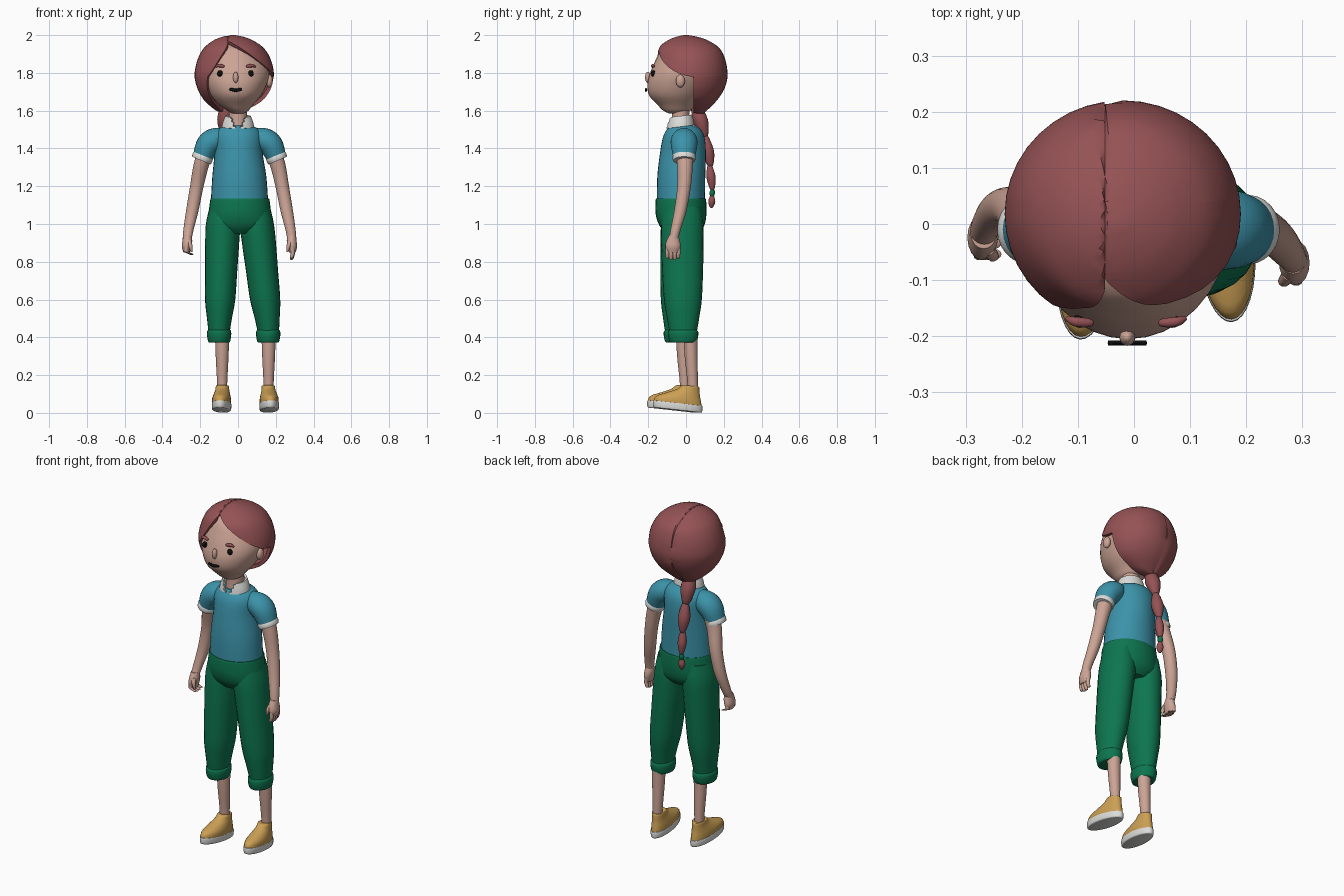
import bpy, bmesh
from math import sin, cos, pi, radians
from mathutils import Vector

cube = bpy.data.objects.get("Cube")
if cube:
    bpy.data.objects.remove(cube, do_unlink=True)


def material(name, *rgb):
    m = bpy.data.materials.new(name)
    m.use_nodes = True
    m.diffuse_color = (*rgb, 1)
    m.node_tree.nodes["Principled BSDF"].inputs["Base Color"].default_value = (*rgb, 1)
    return m


SKIN = material("skin", .60, .37, .30)
HAIR = material("auburn hair", .30, .085, .09)
SHIRT = material("blue cloth", .045, .29, .40)
PANTS = material("green cloth", .004, .18, .08)
SHOE = material("tan canvas", .60, .35, .09)
WHITE = material("white trim", .72, .72, .70)
BLACK = material("black", .004, .004, .004)


def finish(name, bm, mat, thickness=0):
    bmesh.ops.recalc_face_normals(bm, faces=bm.faces)
    mesh = bpy.data.meshes.new(name)
    bm.to_mesh(mesh)
    bm.free()
    mesh.materials.append(mat)
    ob = bpy.data.objects.new(name, mesh)
    bpy.context.collection.objects.link(ob)
    bpy.ops.object.select_all(action='DESELECT')
    ob.select_set(True)
    bpy.context.view_layer.objects.active = ob
    if thickness:
        mod = ob.modifiers.new("thickness", 'SOLIDIFY')
        mod.thickness = thickness
        mod.offset = -1
        bpy.ops.object.modifier_apply(modifier=mod.name)
    bpy.ops.object.shade_smooth_by_angle(angle=radians(42))
    return ob


def smooth_path(pts, steps):
    """Catmull-Rom samples of (x, y, z, rx, ry) rows."""
    p = [pts[0], *pts, pts[-1]]
    out = []
    for a, b, c, d in zip(p, p[1:], p[2:], p[3:]):
        for i in range(steps):
            t = i / steps
            out.append([(2 * q + (r - o) * t + (2 * o - 5 * q + 4 * r - s) * t * t
                         + (3 * q - o - 3 * r + s) * t ** 3) / 2
                        for o, q, r, s in zip(a, b, c, d)])
    return out + [list(pts[-1])]


def loft_mesh(pts, sides=24, steps=4, level=True, caps=True):
    rows = smooth_path(pts, steps)
    bm = bmesh.new()
    rings = []
    for i, (x, y, z, rx, ry) in enumerate(rows):
        u, v = Vector((1, 0, 0)), Vector((0, 1, 0))
        if not level:
            t = Vector(rows[min(i + 1, len(rows) - 1)][:3]) - Vector(rows[max(i - 1, 0)][:3])
            u = v.cross(t).normalized()
            v = t.normalized().cross(u)
        angles = [2 * pi * k / sides for k in range(sides)]
        rings.append([bm.verts.new(Vector((x, y, z)) + u * rx * cos(a) + v * ry * sin(a))
                      for a in angles])
    for a, b in zip(rings, rings[1:]):
        for k in range(sides):
            n = (k + 1) % sides
            bm.faces.new((a[k], a[n], b[n], b[k]))
    if caps:
        bm.faces.new(rings[0])
        bm.faces.new(rings[-1])
    return bm


def loft(name, pts, mat, **options):
    return finish(name, loft_mesh(pts, **options), mat)


def ball(name, at, size, mat):
    bm = bmesh.new()
    bmesh.ops.create_uvsphere(bm, u_segments=20, v_segments=12, radius=1)
    bmesh.ops.scale(bm, vec=size, verts=bm.verts)
    bmesh.ops.translate(bm, vec=at, verts=bm.verts)
    return finish(name, bm, mat)


# Head and neck
loft("head", [(0, -.05, 1.585, .03, .04), (0, -.05, 1.60, .055, .07), (-.01, -.05, 1.63, .09, .10),
              (-.01, -.05, 1.68, .133, .145), (-.01, -.035, 1.74, .163, .17),
              (-.01, -.015, 1.80, .178, .175), (-.015, .01, 1.87, .17, .17),
              (-.02, .015, 1.93, .135, .138), (-.025, .01, 1.965, .06, .06)], SKIN, sides=32)
loft("neck", [(0, -.03, 1.47, .055, .05), (0, -.03, 1.55, .048, .045),
              (0, -.025, 1.64, .05, .05)], SKIN)

# Face
ball("nose", (-.012, -.202, 1.776), (.014, .015, .03), SKIN)
ball("left_ear", (.166, -.03, 1.757), (.018, .024, .034), SKIN)
ball("right_ear", (-.175, -.02, 1.757), (.014, .022, .03), SKIN)
for side, x in (("left", .068), ("right", -.096)):
    ball(side + "_eye", (x, -.173, 1.797), (.015, .012, .017), BLACK)
    s = 1 if side == "left" else -1
    loft(side + "_eyebrow", [(x + s * dx, y, z, r, r) for dx, y, z, r in (
        (-.022, -.174, 1.832, .004), (-.016, -.176, 1.835, .008),
        (.008, -.174, 1.839, .009), (.024, -.168, 1.832, .004))], HAIR, sides=10, level=False)
loft("mouth", [(x - .012, -.212, z, r, .005) for x, z, r in (
    (-.034, 1.715, .003), (-.026, 1.713, .008), (0, 1.708, .009),
    (.026, 1.713, .008), (.034, 1.715, .003))], BLACK, sides=10, level=False)

# Hair: a cap with a parting, trimmed along the hairline
PART = -.052
bm = loft_mesh([(-.05, .075, 1.585, .02, .02), (-.04, .06, 1.60, .075, .05),
                (-.025, .035, 1.65, .15, .125), (-.02, .02, 1.70, .187, .175),
                (-.02, .018, 1.75, .205, .197), (-.02, .018, 1.80, .21, .202),
                (-.02, .02, 1.87, .194, .188), (-.022, .015, 1.93, .16, .163),
                (-.025, .01, 1.97, .108, .11), (-.027, .005, 1.99, .06, .06),
                (-.027, 0, 2.0, .012, .012)], sides=40)


def hair_plane(a, b, c, side):
    a, b, c = Vector(a), Vector(b), Vector(c)
    n = (b - a).cross(c - a).normalized()
    inside = Vector((side * .2, .1, 1.95))
    return a, n if n.dot(inside - a) > 0 else -n


peak = (-.05, -.09, 1.965)
left_sweep = hair_plane(peak, (.10, -.155, 1.875), (.19, 0, 1.785), 1)
right_sweep = hair_plane(peak, (-.10, -.155, 1.87), (-.2, -.04, 1.74), -1)
right_drape = hair_plane(peak, (-.165, -.12, 1.74), (-.09, .02, 1.6), -1)
nape = (Vector((0, .04, 1.7)), Vector((0, 1, 0)))
seam = (Vector((PART, 0, 0)), Vector((1, 0, 0)))
for co, no in (seam, left_sweep, right_sweep, right_drape, nape):
    bmesh.ops.bisect_plane(bm, geom=bm.verts[:] + bm.edges[:] + bm.faces[:],
                           plane_co=co, plane_no=no, dist=1e-5)


def is_hair(p):
    planes = (left_sweep, nape) if p.x > PART else (right_sweep, right_drape)
    return any((p - co).dot(no) > 0 for co, no in planes)


bare = [f for f in bm.faces if not is_hair(f.calc_center_median())]
bmesh.ops.delete(bm, geom=bare, context='FACES')
core = Vector((PART, .02, 1.8))
for v in bm.verts:
    if abs(v.co.x - PART) < 1e-4:
        v.co = core + (v.co - core) * .97
finish("hair", bm, HAIR, .02)

# Braid
BRAID_X = -.068
for i, (top, bottom, y0, y1, r) in enumerate(((1.65, 1.455, .05, .10, .042), (1.475, 1.30, .10, .13, .034),
                                              (1.32, 1.175, .125, .14, .025), (1.155, 1.085, .138, .135, .019))):
    loft(f"braid_{i + 1}", [(BRAID_X, y0 + (y1 - y0) * t, top + (bottom - top) * t, r * w, r * w)
                            for t, w in ((0, .2), (.12, .6), (.5, 1), (.85, .65), (1, .25))],
         HAIR, sides=14)
loft("braid_tie", [(BRAID_X, .14, 1.18, .011, .011), (BRAID_X, .139, 1.165, .015, .015),
                   (BRAID_X, .138, 1.148, .011, .011)], PANTS, sides=14)

# Shirt and collar
loft("shirt", [(.008, -.027, 1.115, .152, .127), (.007, -.025, 1.25, .143, .127),
               (.003, -.016, 1.38, .127, .121), (.002, -.012, 1.46, .127, .11),
               (.002, -.012, 1.50, .108, .09), (.002, -.018, 1.522, .07, .066)], SHIRT, sides=32)
bm = loft_mesh([(0, -.03, 1.515, .086, .074), (0, -.03, 1.54, .08, .07),
                (0, -.03, 1.572, .068, .062)], sides=40, caps=False)
for v in bm.verts:
    v.co.z += (v.co.y + .03) * .12
opening = [f for f in bm.faces if f.calc_center_median().y < -.06
           and abs(f.calc_center_median().x) < .018 + (f.calc_center_median().z - 1.51) * .4]
bmesh.ops.delete(bm, geom=opening, context='FACES')
finish("collar", bm, WHITE, .012)

# Arms: x, z, radius shared; each side swings differently in y
ARM = ((.16, 1.43, .05), (.2, 1.32, .042), (.226, 1.2, .036), (.25, 1.07, .033), (.27, .97, .027), (.277, .92, .024))
SWING = {"left": (-.005, -.005, -.01, -.03, -.055, -.065), "right": (0, .01, .03, .025, 0, -.02)}
for side, s in (("left", 1), ("right", -1)):
    shift = .008
    loft(side + "_sleeve", [(s * x + shift, y, z, r, r * 1.1) for x, y, z, r in (
        (.07, -.01, 1.475, .035), (.12, -.01, 1.452, .06), (.165, -.01, 1.42, .064),
        (.196, -.01, 1.352, .052))], SHIRT, level=False)
    loft(side + "_sleeve_trim", [(s * x + shift, -.01, z, r, r * 1.1) for x, z, r in (
        (.190, 1.366, .053), (.197, 1.350, .056), (.203, 1.336, .053))], WHITE, level=False)
    loft(side + "_arm", [(s * x + shift, y, z, r, r) for (x, z, r), y in zip(ARM, SWING[side])], SKIN)
    # Hands: the left hangs open, the right is loosely closed
    hx, hy = s * .276 + shift, SWING[side][-1]
    loft(side + "_palm", [(hx, hy, .94, .022, .024), (hx, hy - .003, .91, .026, .036),
                          (hx + s * .004, hy - .004, .88, .025, .04),
                          (hx + s * .004, hy - .004, .85, .017, .032)], SKIN, sides=16)
    curl, length = (0, .055) if side == "left" else (.022, .03)
    for k in range(4):
        fy = hy - .034 + k * .0195
        drop = length * (1 if k in (1, 2) else .85)
        loft(f"{side}_finger_{k + 1}", [
            (hx + s * .004, fy, .875, .011, .011), (hx + s * .006, fy, .865 - drop * .4, .011, .011),
            (hx - s * curl, fy, .865 - drop * .9, .009, .009),
            (hx - s * curl, fy, .865 - drop, .004, .004)], SKIN, sides=10)
    loft(side + "_thumb", [(hx - s * .008, hy - .024, .915, .012, .012),
                           (hx - s * .016, hy - .036, .885, .011, .011),
                           (hx - s * .022, hy - .036, .853, .005, .005)], SKIN, sides=10)

# Trousers
loft("trouser_hips", [(.01, -.027, 1.135, .155, .131), (.01, -.027, 1.12, .158, .134),
                      (.01, -.026, 1.05, .166, .134), (.012, -.022, .99, .165, .118),
                      (.012, -.02, .95, .10, .085)], PANTS, sides=32)
LEG = ((1.09, .07, .10), (1.0, .09, .112), (.9, .09, .112), (.75, .085, .108),
       (.6, .08, .10), (.5, .066, .085), (.43, .057, .073), (.39, .055, .07))
for side, x0, x1, y1, foot_y, ankle_y in (("left", .10, .16, -.015, -.044, .035),
                                          ("right", -.08, -.1, -.038, -.075, -.005)):
    s = 1 if side == "left" else -1

    def centre(z):
        t = max(0, min(1, (1.0 - z) / .55))
        return x0 + (x1 - x0) * t, -.02 + (y1 + .02) * t

    loft(side + "_trouser_leg", [(*centre(z), z, rx, ry) for z, rx, ry in LEG], PANTS)
    cx, cy = centre(.4)
    loft(side + "_trouser_cuff", [(cx, cy, z, r, r * 1.25) for z, r in (
        (.372, .05), (.378, .058), (.41, .064), (.432, .063), (.44, .056))], PANTS)
    # Shin
    fx = .162 if s > 0 else -.084
    loft(side + "_shin", [(fx, ankle_y - .012, .42, .038, .037), (fx, ankle_y - .008, .3, .034, .034),
                          (fx, ankle_y, .16, .027, .028), (fx, ankle_y, .08, .027, .028)], SKIN)
    # Shoe: stacked outlines, sheared so the toe lifts
    sole = [(0, 0, 0, .045, .122), (0, 0, .006, .05, .13), (0, 0, .034, .051, .131), (0, 0, .038, .047, .126)]
    upper = [(0, 0, .034, .049, .127), (0, .004, .062, .049, .119), (0, .03, .088, .043, .088),
             (0, .056, .112, .037, .06), (0, .068, .134, .035, .046), (0, .07, .136, .029, .036)]
    for part, rows, mat in (("sole", sole, WHITE), ("shoe", upper, SHOE)):
        ob = loft(f"{side}_{part}", rows, mat, sides=32, steps=3)
        for v in ob.data.vertices:
            v.co.z += (.13 - v.co.y) * .11
        ob.location = (fx + s * .003, foot_y, 0)
        ob.rotation_euler.z = s * radians(4)
